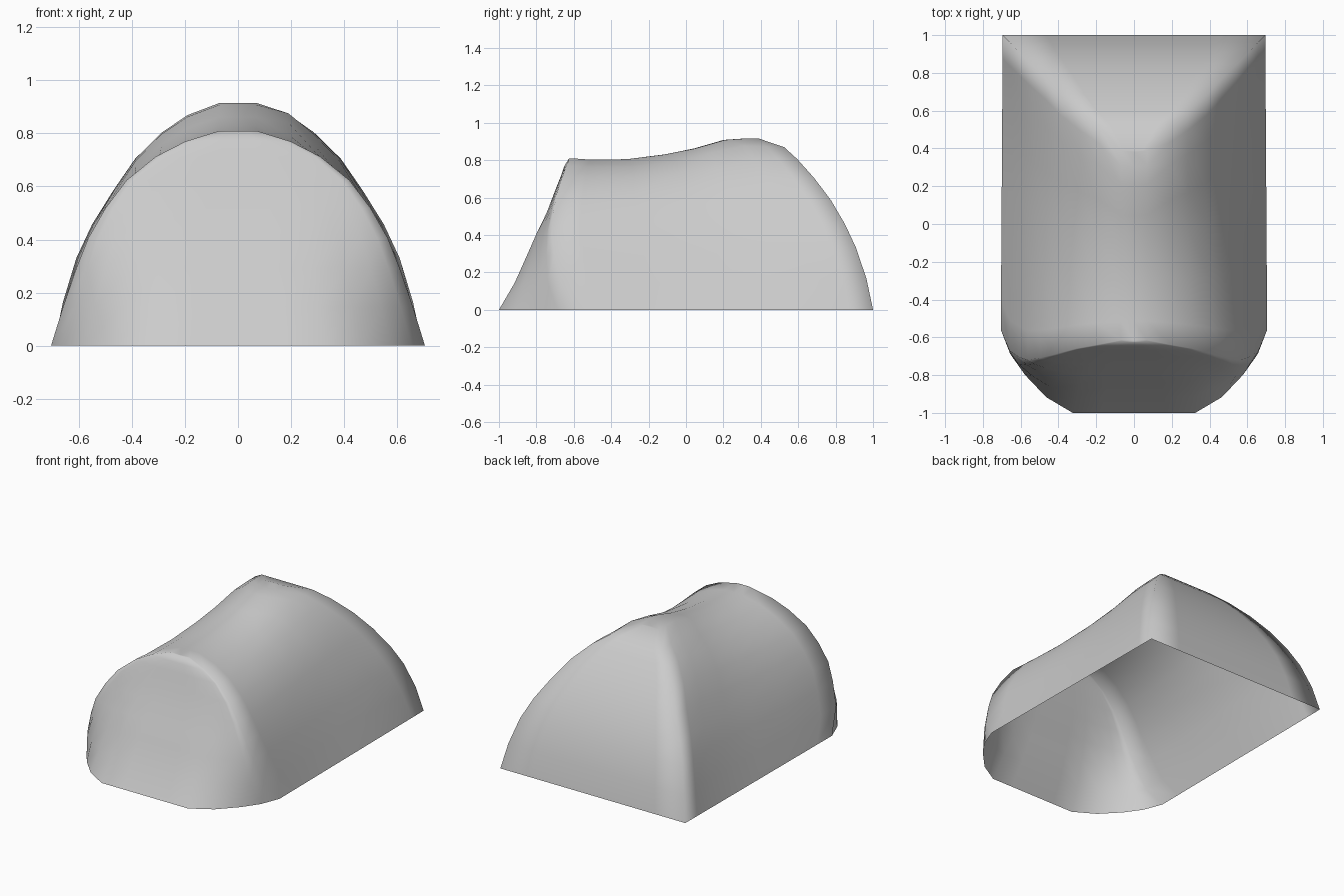
import bpy
import bmesh
from math import sin, pi

cube = bpy.data.objects.get("Cube")
if cube:
    bpy.data.objects.remove(cube, do_unlink=True)

# Fabric colour
fabric = bpy.data.materials.new("grey fabric")
fabric.use_nodes = True
grey = (0.6, 0.6, 0.6, 1)
fabric.diffuse_color = grey
fabric.node_tree.nodes["Principled BSDF"].inputs["Base Color"].default_value = grey

# Levels: height share, half width at front hoop and rear ridge, front y, hoop y, rear y
LEVELS = [
    (0.00, 0.705, 0.695, -1.00, -0.56, 1.00),
    (0.18, 0.66, 0.66, -0.915, -0.67, 0.965),
    (0.36, 0.61, 0.61, -0.85, -0.705, 0.91),
    (0.50, 0.565, 0.55, -0.80, -0.72, 0.85),
    (0.64, 0.50, 0.47, -0.745, -0.71, 0.775),
    (0.77, 0.42, 0.388, -0.705, -0.69, 0.685),
    (0.88, 0.31, 0.285, -0.67, -0.66, 0.595),
    (0.95, 0.20, 0.19, -0.65, -0.64, 0.525),
    (1.00, 0.07, 0.07, -0.625, -0.615, 0.39),
    (1.00, 0.00, 0.00, -0.625, -0.615, 0.38),
]
# Crest height along the roof from front hoop to rear ridge
CREST = [(0, 0.81), (0.1, 0.803), (0.3, 0.805), (0.5, 0.83),
         (0.66, 0.862), (0.82, 0.908), (0.92, 0.915), (1, 0.915)]
# Rounded front corner: share of half width, share of depth
CORNER = [(0.24, 1), (0.46, 1), (0.66, 0.81), (0.82, 0.54), (0.93, 0.29)]


def half_ring(side, f, w_hoop, w_ridge, y_front, y_hoop, y_rear):
    """One side of a horizontal ring, from front centre to rear centre."""
    z_front, z_rear = f * CREST[0][1], f * CREST[-1][1]
    pts = [(0, y_front, z_front)]
    for u, v in CORNER:
        pts.append((side * u * w_hoop, y_hoop + (y_front - y_hoop) * v, z_front))
    # Side wall: the left one hangs slacker and has a raised shoulder by the ridge
    slack = 0.06 + 0.01 * side
    for s, h in CREST:
        sag = 1 - slack * sin(pi * s ** 1.4) * sin(pi * f)
        x = (w_hoop + (w_ridge - w_hoop) * s) * sag
        z = f * h
        if side > 0:
            z += 0.03 * max(0, 1 - abs(s - 0.7) / 0.25) * max(0, 1 - abs(f - 0.94) / 0.06)
        pts.append((side * x, y_hoop + (y_rear - y_hoop) * s, z))
    # Rear panel
    for u in (0.67, 0.33, 0):
        pts.append((side * u * w_ridge, y_rear, z_rear))
    return pts


# Shell open at the bottom
bm = bmesh.new()
rings = []
for level in LEVELS:
    loop = half_ring(1, *level) + half_ring(-1, *level)[-2:0:-1]
    rings.append([bm.verts.new(p) for p in loop])
for low, high in zip(rings, rings[1:]):
    n = len(low)
    for i in range(n):
        j = (i + 1) % n
        bm.faces.new((low[i], low[j], high[j], high[i]))
bmesh.ops.remove_doubles(bm, verts=bm.verts, dist=0.002)
bmesh.ops.dissolve_degenerate(bm, edges=bm.edges, dist=0.001)
bmesh.ops.recalc_face_normals(bm, faces=bm.faces)
if sum(f.normal.z * f.calc_area() for f in bm.faces) < 0:
    bmesh.ops.reverse_faces(bm, faces=bm.faces)
for face in bm.faces:
    face.smooth = True

mesh = bpy.data.meshes.new("tent_shell")
bm.to_mesh(mesh)
bm.free()
mesh.materials.append(fabric)
tent = bpy.data.objects.new("tent_shell", mesh)
bpy.context.collection.objects.link(tent)
